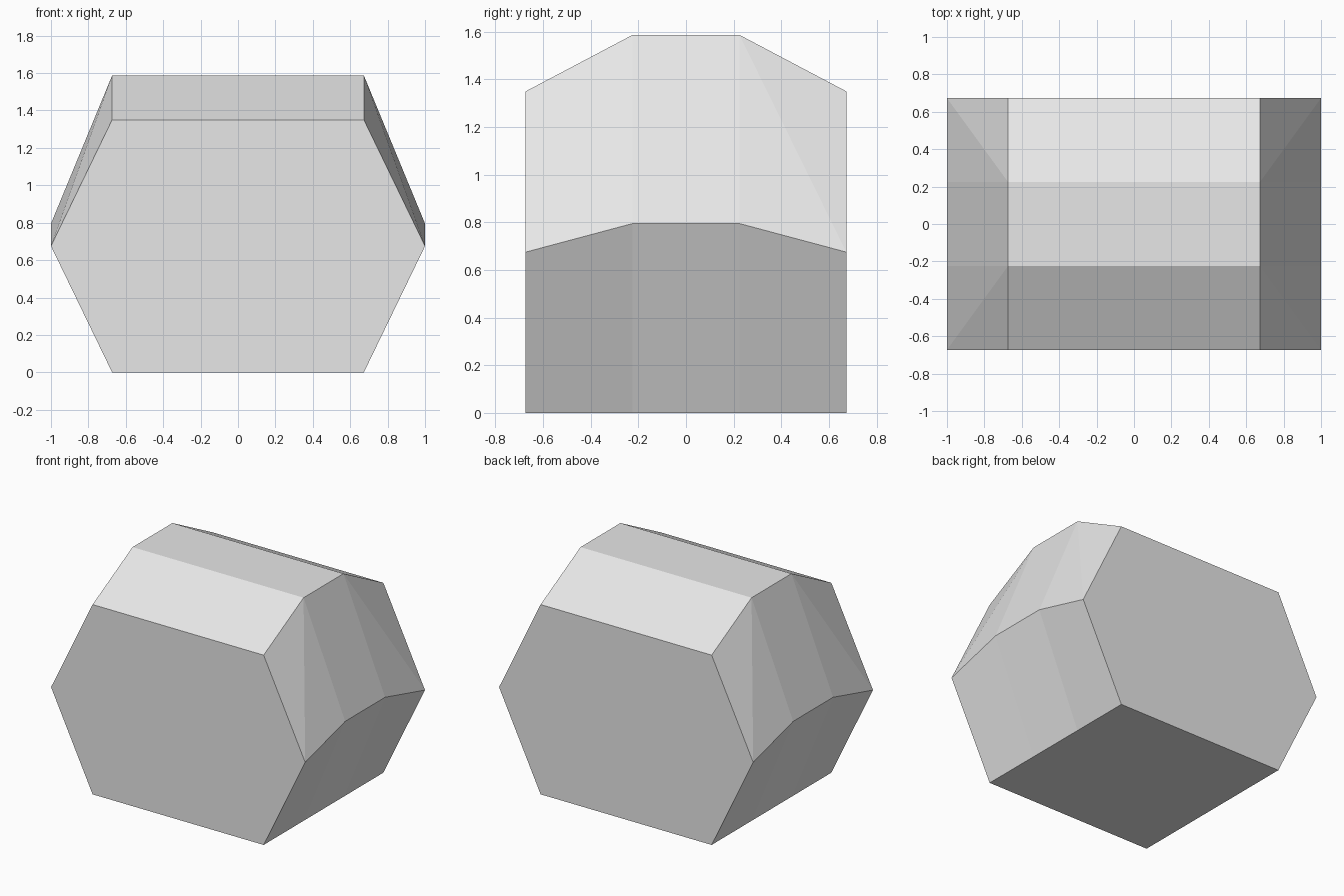
import bpy
import bmesh

cube = bpy.data.objects.get("Cube")
if cube:
    bpy.data.objects.remove(cube, do_unlink=True)

grey = bpy.data.materials.new("light grey")
grey.use_nodes = True
colour = (0.8, 0.8, 0.8, 1)
grey.diffuse_color = colour
grey.node_tree.nodes["Principled BSDF"].inputs["Base Color"].default_value = colour

# Hexagonal sections along y: (y, widest height, top height)
HALF = 0.673
WIDE = 1.0
sections = [(-HALF, 0.675, 1.35), (-0.224, 0.795, 1.587),
            (0.224, 0.795, 1.587), (HALF, 0.675, 1.35)]

bm = bmesh.new()
rings = []
for y, mid, top in sections:
    profile = [(-HALF, 0), (HALF, 0), (WIDE, mid),
               (HALF, top), (-HALF, top), (-WIDE, mid)]
    rings.append([bm.verts.new((x, y, z)) for x, z in profile])

# Flat end caps
bm.faces.new(rings[0])
bm.faces.new(reversed(rings[-1]))

# Walls between neighbouring sections
for a, b in zip(rings, rings[1:]):
    for i in range(6):
        j = (i + 1) % 6
        bm.faces.new((a[i], b[i], b[j], a[j]))

# Crease the twisted upper side panels outward
for end, inner in ((rings[0], rings[1]), (rings[3], rings[2])):
    for shoulder, side in ((3, 2), (4, 5)):
        bmesh.ops.connect_verts(bm, verts=[inner[shoulder], end[side]])

bmesh.ops.recalc_face_normals(bm, faces=bm.faces)
mesh = bpy.data.meshes.new("faceted_body")
bm.to_mesh(mesh)
bm.free()
mesh.materials.append(grey)
body = bpy.data.objects.new("faceted_body", mesh)
bpy.context.collection.objects.link(body)
